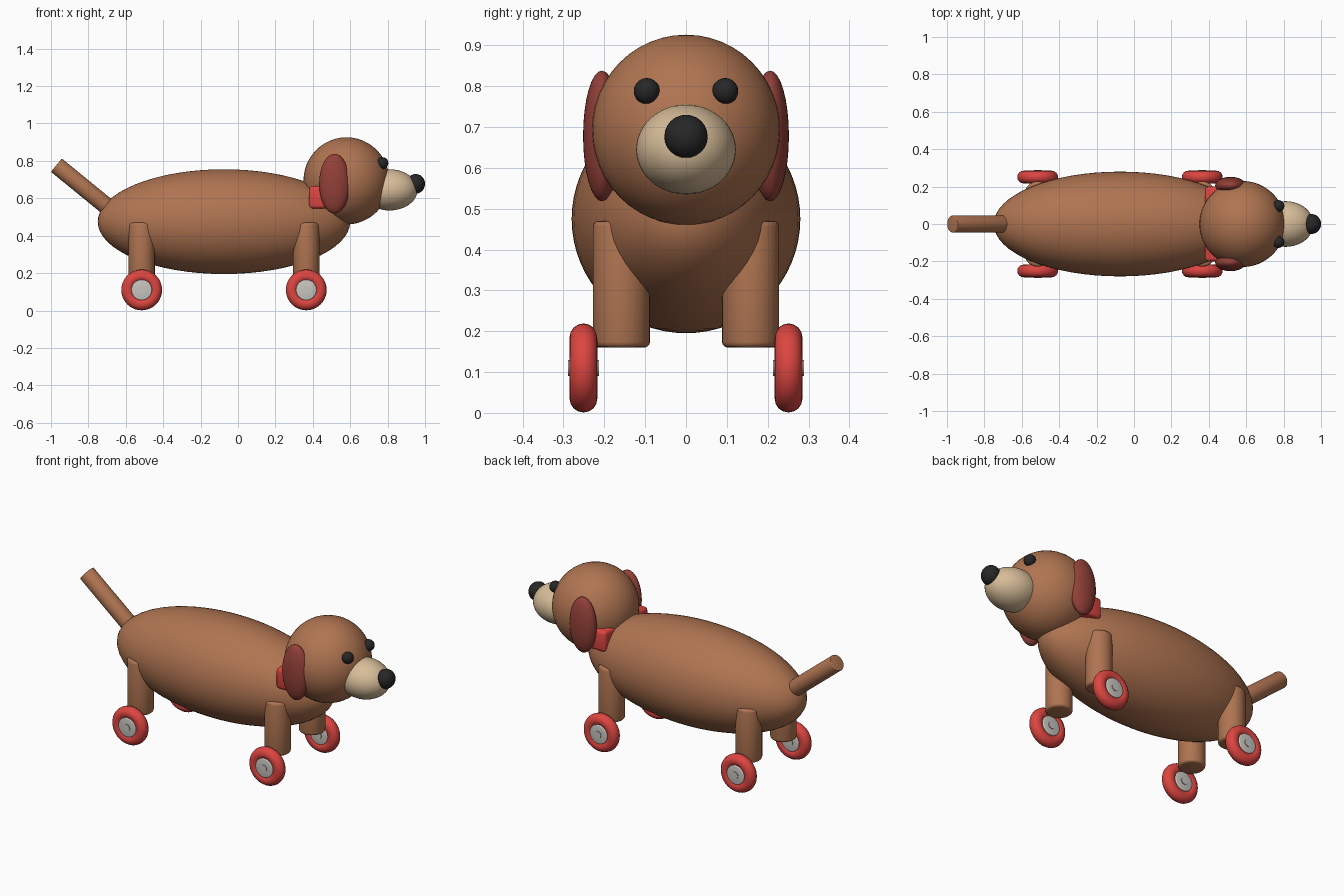
import bpy, math
from mathutils import Vector

if "Cube" in bpy.data.objects:
    bpy.data.objects.remove(bpy.data.objects["Cube"])


def material(name, rgb):
    m = bpy.data.materials.new(name)
    m.diffuse_color = (*rgb, 1)
    m.use_nodes = True
    m.node_tree.nodes["Principled BSDF"].inputs["Base Color"].default_value = m.diffuse_color
    return m


BROWN = material("warm brown wood", (0.43, 0.175, 0.082))
EAR = material("dark red brown", (0.29, 0.052, 0.04))
RED = material("red paint", (0.72, 0.06, 0.052))
CREAM = material("cream wood", (0.68, 0.51, 0.32))
BLACK = material("black paint", (0.02, 0.02, 0.02))
GREY = material("light grey hub", (0.58, 0.56, 0.52))


def finish(name, mat, bevel=0):
    ob = bpy.context.object
    ob.name = name
    ob.data.materials.append(mat)
    if bevel:
        bpy.ops.object.transform_apply(location=False, rotation=False, scale=True)
        mod = ob.modifiers.new("rounded edges", 'BEVEL')
        mod.width, mod.segments, mod.limit_method = bevel, 3, 'ANGLE'
        bpy.ops.object.modifier_apply(modifier=mod.name)
    bpy.ops.object.shade_smooth_by_angle(angle=math.radians(40))
    return ob


def ellipsoid(name, loc, radii, mat, segs=48):
    bpy.ops.mesh.primitive_uv_sphere_add(segments=segs, ring_count=segs // 2, location=loc)
    bpy.context.object.scale = radii
    bpy.ops.object.transform_apply(location=False, rotation=False, scale=True)
    return finish(name, mat)


def cylinder(name, a, b, r, mat, bevel=0):
    a, b = Vector(a), Vector(b)
    d = b - a
    bpy.ops.mesh.primitive_cylinder_add(
        vertices=32, radius=r, depth=d.length, location=(a + b) / 2,
        rotation=d.to_track_quat('Z', 'Y').to_euler())
    return finish(name, mat, bevel)


# body, head and face
ellipsoid("body", (-0.075, 0, 0.475), (0.675, 0.28, 0.28), BROWN, 64)
ellipsoid("head", (0.58, 0, 0.693), (0.23, 0.23, 0.233), BROWN)
ellipsoid("muzzle", (0.81, 0, 0.645), (0.15, 0.122, 0.11), CREAM)
ellipsoid("nose", (0.95, 0, 0.677), (0.05, 0.053, 0.053), BLACK, 24)

# collar block behind the ears
bpy.ops.mesh.primitive_cube_add(size=1, location=(0.44, 0, 0.605))
bpy.context.object.scale = (0.12, 0.4, 0.12)
finish("collar", RED, 0.018)

# tail
cylinder("tail", (-0.971, 0, 0.777), (-0.65, 0, 0.515), 0.046, BROWN, 0.004)

for side, s in (("right", -1), ("left", 1)):
    # eyes and hanging ears
    ellipsoid(f"{side}_eye", (0.772, s * 0.096, 0.788), (0.032,) * 3, BLACK, 20)
    ellipsoid(f"{side}_ear", (0.516, s * 0.206, 0.678), (0.082, 0.046, 0.16), EAR, 32)
    for end, x in (("front", 0.365), ("back", -0.515)):
        # legs
        cylinder(f"{end}_{side}_leg", (x, s * 0.158, 0.16), (x, s * 0.158, 0.47),
                 0.07, BROWN, 0.014)
        # wheels: tyre, hub and axle cap
        y = s * 0.251
        bpy.ops.mesh.primitive_torus_add(
            major_radius=0.075, minor_radius=0.034, major_segments=40, minor_segments=16,
            location=(x, y, 0.11), rotation=(math.pi / 2, 0, 0))
        finish(f"{end}_{side}_tyre", RED)
        cylinder(f"{end}_{side}_hub", (x, y - 0.034, 0.11), (x, y + 0.034, 0.11),
                 0.055, GREY, 0.005)
        cylinder(f"{end}_{side}_axle_cap", (x, y - 0.038, 0.11), (x, y + 0.038, 0.11),
                 0.02, GREY)
